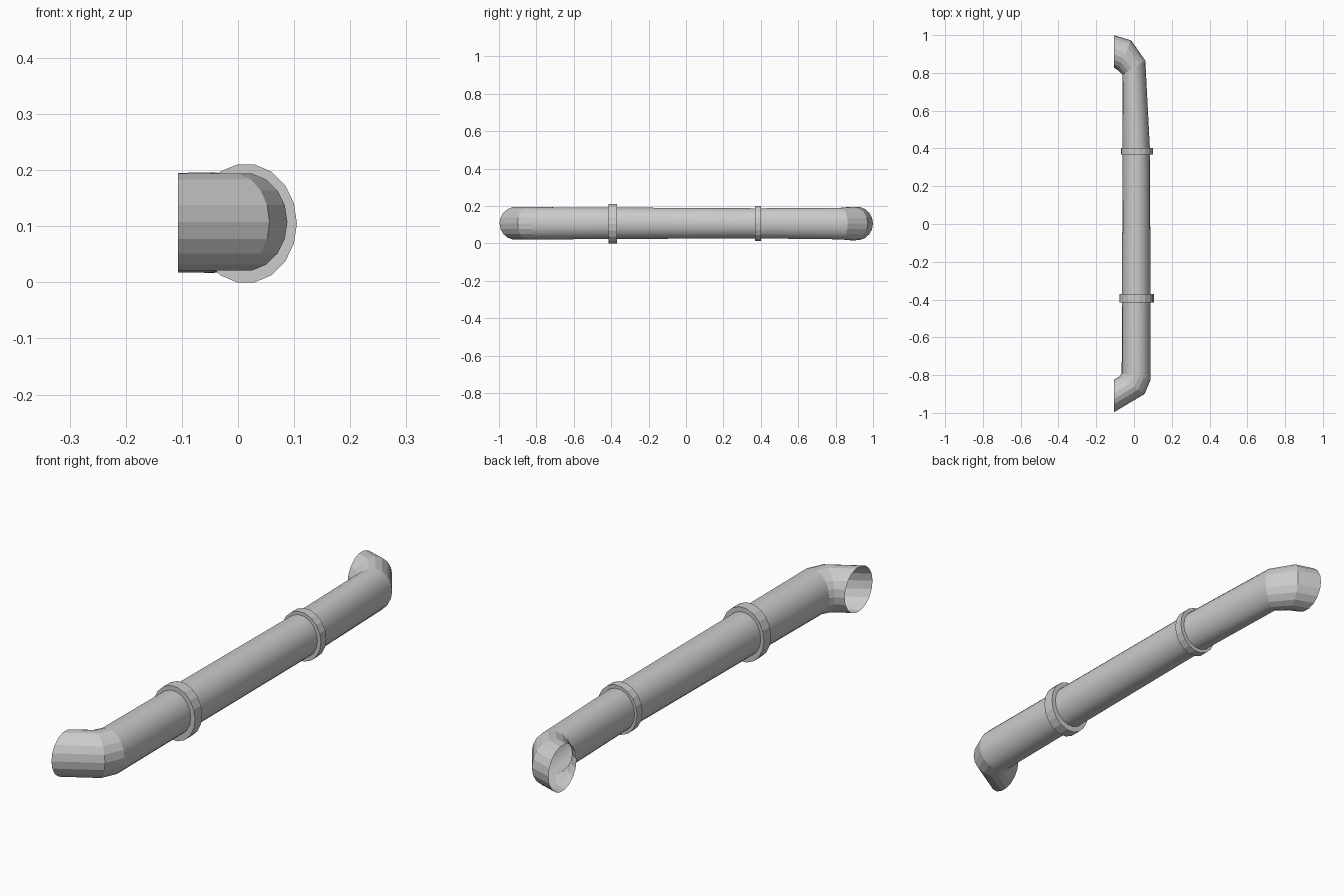
import bpy, bmesh, math

if "Cube" in bpy.data.objects:
    bpy.data.objects.remove(bpy.data.objects["Cube"])

N = 18  # sides of every pipe section


def loft(name, sections, smooth=False):
    """Skin elliptical rings; each section = outer (x, y), inner (x, y), z low, z high."""
    bm = bmesh.new()
    rings = []
    for (ox, oy), (ix, iy), lo, hi in sections:
        ring = []
        for k in range(N):
            a = 2 * math.pi * k / N
            t = (1 + math.cos(a)) / 2
            z = (lo + hi) / 2 + (hi - lo) / 2 * math.sin(a) / math.sin(math.radians(80))
            ring.append(bm.verts.new((ix + (ox - ix) * t, iy + (oy - iy) * t, z)))
        rings.append(ring)
    for r, s in zip(rings, rings[1:]):
        for k in range(N):
            j = (k + 1) % N
            bm.faces.new((r[k], r[j], s[j], s[k]))
    bmesh.ops.recalc_face_normals(bm, faces=bm.faces)
    me = bpy.data.meshes.new(name)
    bm.to_mesh(me)
    bm.free()
    ob = bpy.data.objects.new(name, me)
    bpy.context.collection.objects.link(ob)
    if smooth:
        for p in me.polygons:
            p.use_smooth = True
    return ob


# Joints shared by the elbows and the straight pipe
front_joint = ((0.088, -0.825), (-0.065, -0.79), 0.021, 0.194)
back_joint = ((0.06, 0.865), (-0.062, 0.79), 0.022, 0.19)

# Straight run in three lengths between the collars
f_mid = ((0.087, -0.39), (-0.064, -0.39), 0.024, 0.192)
b_mid = ((0.085, 0.385), (-0.06, 0.385), 0.027, 0.188)
loft("front_pipe", [front_joint, f_mid], True)
loft("middle_pipe", [f_mid, b_mid], True)
loft("back_pipe", [b_mid, back_joint], True)

# Open-ended elbows turning toward -x
loft("front_elbow", [
    ((-0.107, -0.997), (-0.107, -0.825), 0.021, 0.194),
    ((0.056, -0.9), (-0.077, -0.807), 0.021, 0.194),
    front_joint])
loft("back_elbow", [
    ((-0.107, 1.0), (-0.107, 0.828), 0.018, 0.195),
    ((-0.015, 0.972), (-0.082, 0.812), 0.017, 0.196),
    back_joint])


# Collars: outer band with side faces running in to the pipe
def collar(name, y0, y1, x0, x1, lo, hi, pipe):
    (px1, _), (px0, _), plo, phi = pipe
    loft(name, [
        ((px1, y0), (px0, y0), plo, phi),
        ((x1, y0), (x0, y0), lo, hi),
        ((x1, y1), (x0, y1), lo, hi),
        ((px1, y1), (px0, y1), plo, phi)])


collar("front_collar", -0.415, -0.37, -0.077, 0.105, 0.0, 0.21, f_mid)
collar("back_collar", 0.368, 0.402, -0.07, 0.1, 0.012, 0.201, b_mid)
